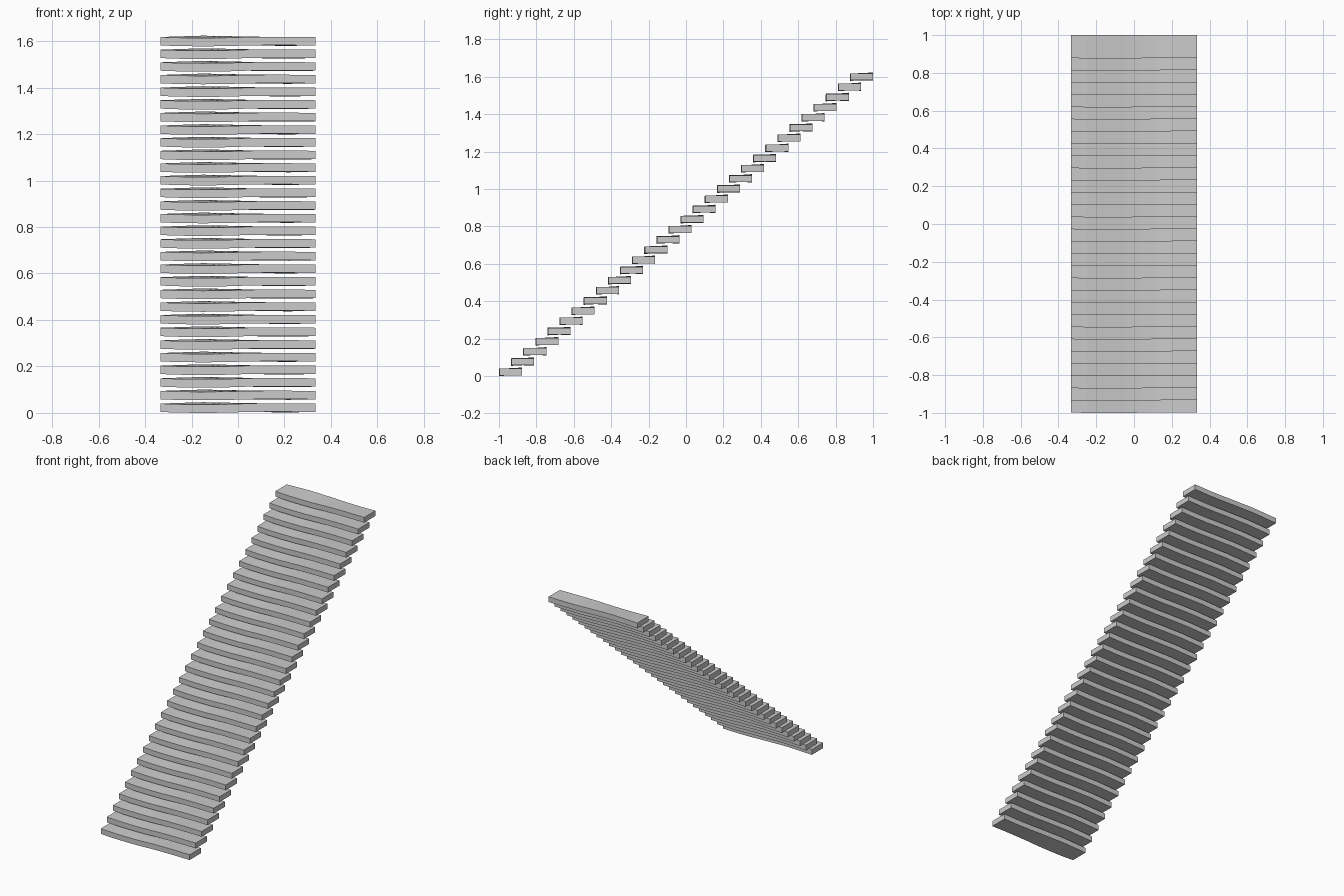
import bpy, bmesh

if "Cube" in bpy.data.objects:
    bpy.data.objects.remove(bpy.data.objects["Cube"])

STEPS = 30
HALF_W, DEPTH, THICK = 0.334, 0.1235, 0.036
RUN = (2 - DEPTH) / (STEPS - 1)
RISE = 0.0544

# Slight warp of the worn plank: (x, front edge dz, back edge dz, front edge dy)
WARP = [(-0.334, 0, 0, 0.002), (-0.25, -0.003, 0.003, 0), (-0.15, -0.004, 0.006, 0),
        (-0.05, -0.003, 0.004, 0), (0.04, 0, 0.002, 0.001), (0.12, 0.001, -0.001, 0.002),
        (0.22, 0.001, -0.002, 0.003), (0.334, 0, 0, 0.003)]


def plank_mesh():
    bm = bmesh.new()
    rings = []
    for x, fz, bz, fy in WARP:
        z = 0.004
        pts = [(fy, z + fz), (DEPTH, z + bz), (DEPTH, z + THICK + bz), (fy, z + THICK + fz)]
        rings.append([bm.verts.new((x, py, pz)) for py, pz in pts])
    # Skin the sections and cap both ends
    for a, b in zip(rings, rings[1:]):
        for k in range(4):
            n = (k + 1) % 4
            bm.faces.new((a[k], a[n], b[n], b[k]))
    bm.faces.new(rings[0])
    bm.faces.new(rings[-1])
    bmesh.ops.recalc_face_normals(bm, faces=bm.faces)
    me = bpy.data.meshes.new("step_plank")
    bm.to_mesh(me)
    bm.free()
    return me


# Flight of floating steps
mesh = plank_mesh()
for i in range(STEPS):
    step = bpy.data.objects.new(f"step_{i + 1:02d}", mesh)
    step.location = (0, -1 + i * RUN, i * RISE)
    bpy.context.collection.objects.link(step)
